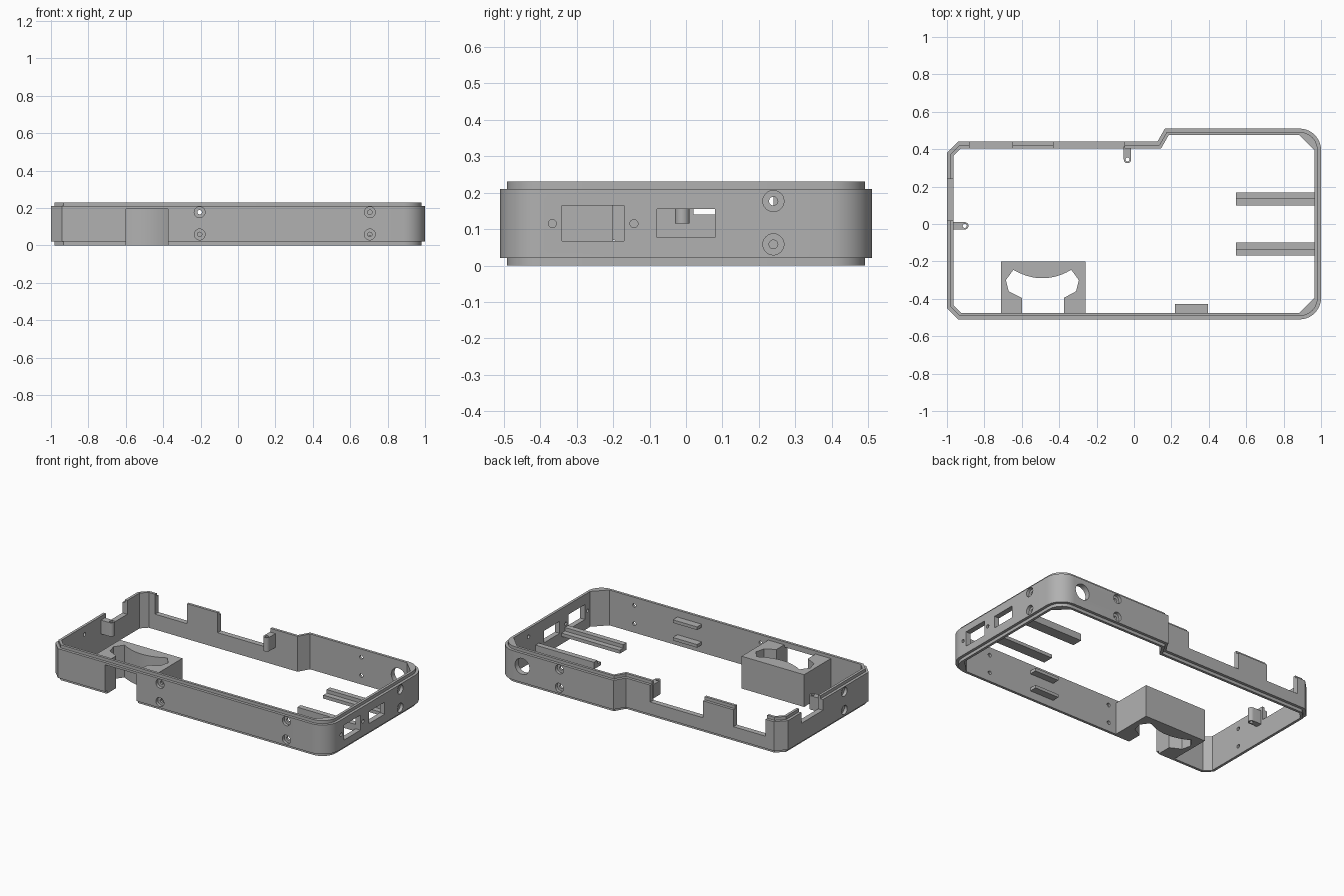
import bpy, bmesh
from math import sin, cos, pi, radians
from mathutils import Vector, Matrix

old = bpy.data.objects.get("Cube")
if old:
    bpy.data.objects.remove(old, do_unlink=True)

grey = bpy.data.materials.new("matte grey")
grey.use_nodes = True
grey.diffuse_color = (0.44, 0.44, 0.44, 1)
grey.node_tree.nodes["Principled BSDF"].inputs["Base Color"].default_value = (0.44, 0.44, 0.44, 1)

WALL, STEP, HEIGHT = 0.035, 0.018, 0.23
LIP = 0.02
SEGMENTS = 10


def make_object(name, bm):
    bmesh.ops.recalc_face_normals(bm, faces=bm.faces)
    mesh = bpy.data.meshes.new(name)
    bm.to_mesh(mesh)
    bm.free()
    mesh.materials.append(grey)
    obj = bpy.data.objects.new(name, mesh)
    bpy.context.collection.objects.link(obj)
    return obj


def add_box(bm, x0, x1, y0, y1, z0, z1):
    size = Matrix.Diagonal((x1 - x0, y1 - y0, z1 - z0, 1))
    mid = Matrix.Translation(((x0 + x1) / 2, (y0 + y1) / 2, (z0 + z1) / 2))
    bmesh.ops.create_cube(bm, size=1, matrix=mid @ size)


def add_cylinder(bm, centre, radius, depth, axis):
    turn = {"x": Matrix.Rotation(pi / 2, 4, "Y"),
            "y": Matrix.Rotation(pi / 2, 4, "X"), "z": Matrix()}[axis]
    bmesh.ops.create_cone(bm, cap_ends=True, segments=24, radius1=radius, radius2=radius,
                          depth=depth, matrix=Matrix.Translation(centre) @ turn)


def prism(name, points, z0, z1):
    bm = bmesh.new()
    face = bm.faces.new([bm.verts.new((x, y, z0)) for x, y in points])
    up = bmesh.ops.extrude_face_region(bm, geom=[face])["geom"]
    bmesh.ops.translate(bm, vec=(0, 0, z1 - z0),
                        verts=[v for v in up if isinstance(v, bmesh.types.BMVert)])
    return make_object(name, bm)


def cut(obj, bm):
    cutter = make_object("cutter", bm)
    cutter.hide_render = True
    mod = obj.modifiers.new("cut", "BOOLEAN")
    mod.operation, mod.solver, mod.object = "DIFFERENCE", "EXACT", cutter
    bpy.context.view_layer.objects.active = obj
    bpy.ops.object.modifier_apply(modifier=mod.name)
    bpy.data.objects.remove(cutter, do_unlink=True)


# Case outline, counter-clockwise, with two rounded corners on the +x end
def fillet(cx, cy, r, start):
    steps = [start + pi / 2 * i / SEGMENTS for i in range(SEGMENTS + 1)]
    return [(cx + r * cos(a), cy + r * sin(a)) for a in steps]


R = 0.115
outline = [(-0.94, -0.51)]
outline += fillet(1 - R, -0.51 + R, R, -pi / 2)
outline += fillet(1 - R, 0.51 - R, R, 0)
outline += [(0.165, 0.51), (0.125, 0.44), (-0.94, 0.44), (-1, 0.38), (-1, -0.45)]
outline = [Vector(p) for p in outline]


def inset(points, d):
    result = []
    for i, p in enumerate(points):
        a = (p - points[i - 1]).normalized()
        b = (points[(i + 1) % len(points)] - p).normalized()
        na, nb = Vector((-a.y, a.x)), Vector((-b.y, b.x))
        result.append(p + (na + nb) * d / (1 + na.dot(nb)))
    return result


# The inside face crosses the rounded corners with flat bevels
lip = inset(outline, STEP)
inner = inset(outline, WALL)
for first in (1, 2 + SEGMENTS):
    a, b = inner[first].copy(), inner[first + SEGMENTS].copy()
    for i in range(SEGMENTS + 1):
        inner[first + i] = a.lerp(b, i / SEGMENTS)

# Frame: stepped loft with a thin lip at top and bottom
bm = bmesh.new()
levels = [(lip, 0), (lip, LIP), (outline, LIP), (outline, HEIGHT - LIP),
          (lip, HEIGHT - LIP), (lip, HEIGHT), (inner, HEIGHT), (inner, 0)]
rings = [[bm.verts.new((p.x, p.y, z)) for p in pts] for pts, z in levels]
n = len(outline)
for k, ring in enumerate(rings):
    nxt = rings[(k + 1) % len(rings)]
    for i in range(n):
        j = (i + 1) % n
        bm.faces.new((ring[i], ring[j], nxt[j], nxt[i]))
frame = make_object("case_frame", bm)

# Wall openings
bm = bmesh.new()
add_box(bm, -0.60, -0.375, -0.6, -0.46, -0.1, 0.195)    # front notch
add_box(bm, -0.88, -0.65, 0.38, 0.5, 0.10, 0.3)         # back gaps
add_box(bm, -0.43, -0.05, 0.38, 0.5, 0.10, 0.3)
add_box(bm, -1.1, -0.94, 0.02, 0.24, 0.14, 0.3)         # end gap
add_box(bm, 0.94, 1.1, -0.34, -0.17, 0.068, 0.165)      # port windows
add_box(bm, 0.94, 1.1, -0.08, 0.08, 0.077, 0.155)
add_cylinder(bm, (0.822, 0.5, 0.125), 0.052, 0.16, "y")  # cable hole
for y in (-0.367, -0.143):
    add_cylinder(bm, (1, y, 0.115), 0.011, 0.2, "x")
cut(frame, bm)

# Screw holes with recessed heads
screws = [(-0.205, -0.51, "y"), (0.705, -0.51, "y"), (0.555, 0.51, "y"),
          (1, 0.24, "x"), (-1, -0.2, "x")]
for radius, depth in ((0.029, 0.04), (0.012, 0.2)):
    bm = bmesh.new()
    for x, y, axis in screws:
        for z in (0.058, 0.177):
            add_cylinder(bm, (x, y, z), radius, depth, axis)
    cut(frame, bm)

# Socket block: shaped pocket open to the front notch
left, right, front, back = -0.71, -0.26, -0.48, -0.20
arc = [(-0.49 + 0.155 * t, -0.29 + 0.045 * t * t) for t in [i / 6 - 1 for i in range(13)]]
pocket = [(-0.60, front), (-0.60, -0.395), (-0.67, -0.36), (-0.685, -0.30)]
pocket += arc + [(-0.295, -0.30), (-0.31, -0.36), (-0.375, -0.395), (-0.375, front)]
parts = [frame, prism("socket_block", [(left, front)] + [(left, back), (right, back),
         (right, front)] + pocket[::-1], 0, 0.21)]

# Board rails: low ledge inside, raised edge outside
for side, name in ((1, "back_rail"), (-1, "front_rail")):
    bm = bmesh.new()
    section = [(0.098, 0.05), (0.168, 0.05), (0.168, 0.095), (0.133, 0.095),
               (0.133, 0.072), (0.098, 0.072)]
    face = bm.faces.new([bm.verts.new((0.545, side * y, z)) for y, z in section])
    out = bmesh.ops.extrude_face_region(bm, geom=[face])["geom"]
    bmesh.ops.translate(bm, vec=(0.425, 0, 0),
                        verts=[v for v in out if isinstance(v, bmesh.types.BMVert)])
    parts.append(make_object(name, bm))

# Support tabs on the front wall
for name, z in (("lower_tab", 0.05), ("upper_tab", 0.165)):
    bm = bmesh.new()
    add_box(bm, 0.22, 0.395, -0.48, -0.428, z, z + 0.02)
    parts.append(make_object(name, bm))


# Screw bosses with round ends
def boss(name, centre, reach, angle):
    r = 0.02
    pts = [(-reach, -r)] + [(r * cos(a), r * sin(a)) for a in
                            [pi * (i / 10 - 0.5) for i in range(11)]] + [(-reach, r)]
    turn = Matrix.Rotation(angle, 2)
    pts = [turn @ Vector(p) + Vector(centre) for p in pts]
    obj = prism(name, pts, 0.115, 0.205)
    hole = bmesh.new()
    add_cylinder(hole, (centre[0], centre[1], 0.16), 0.011, 0.2, "z")
    cut(obj, hole)
    return obj


parts.append(boss("end_boss", (-0.905, -0.01), 0.07, 0))
parts.append(boss("back_boss", (-0.035, 0.345), 0.07, -pi / 2))

# Smooth the curved walls and keep edges crisp
bpy.ops.object.select_all(action="DESELECT")
for obj in parts:
    obj.select_set(True)
bpy.context.view_layer.objects.active = frame
bpy.ops.object.shade_smooth_by_angle(angle=radians(25))
